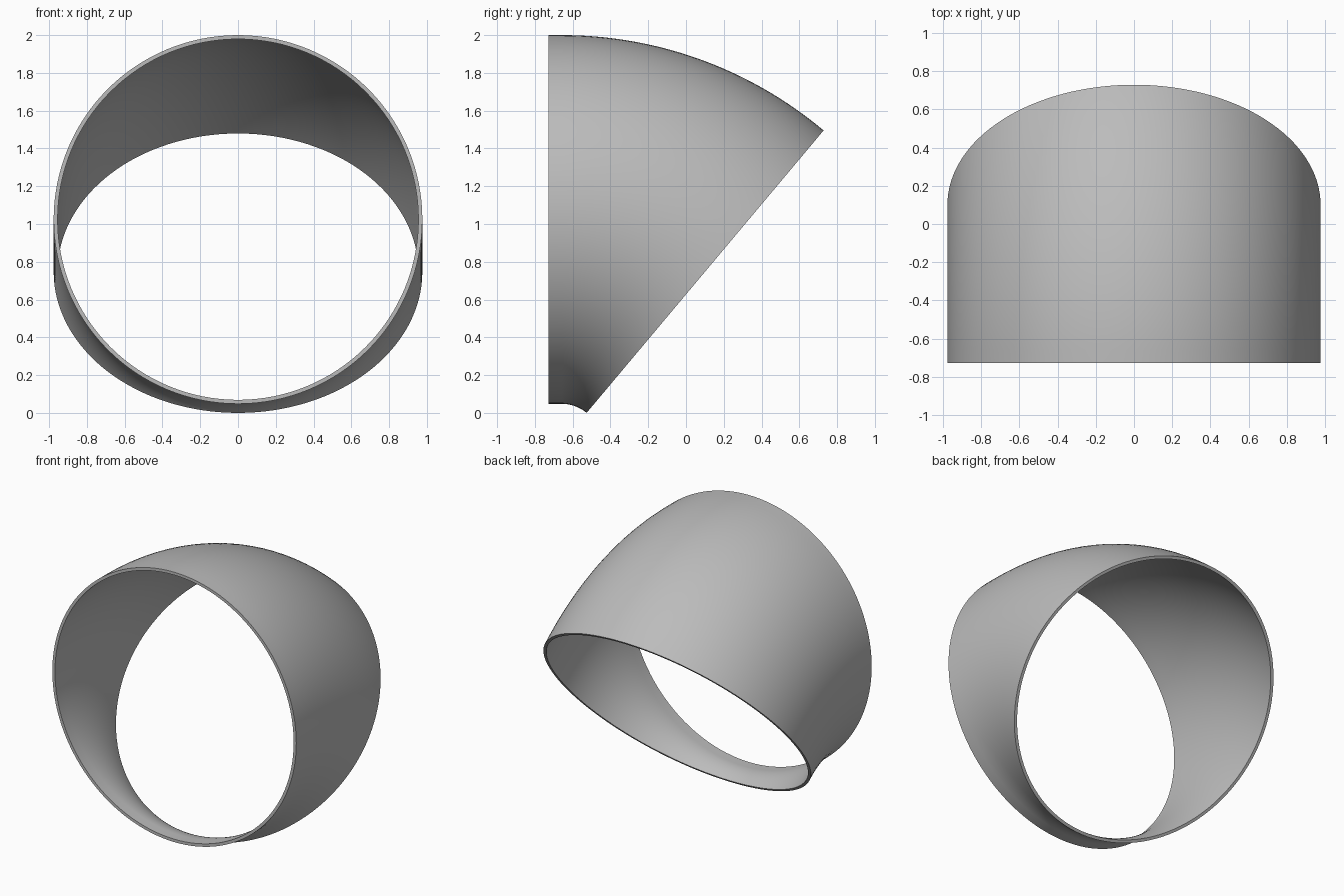
import bpy, bmesh
from math import sin, cos, pi, radians

cube = bpy.data.objects.get("Cube")
if cube:
    bpy.data.objects.remove(cube, do_unlink=True)

OUTER, WALL = 0.976, 0.021       # pipe radius and wall thickness
FRONT, STRAIGHT = -0.728, 0.07   # front plane and length of the straight collar
INNER_BEND, SWEEP = 0.205, radians(40)
SIDES, STEPS = 128, 40
AXIS_Z = 2 - OUTER
BEND = INNER_BEND + OUTER        # bend radius along the pipe's centre line

mat = bpy.data.materials.new("plain grey")
mat.use_nodes = True
grey = (0.5, 0.5, 0.5, 1)
mat.diffuse_color = grey
mat.node_tree.nodes["Principled BSDF"].inputs["Base Color"].default_value = grey


def ring(bm, radius, y, angle):
    """Circle of vertices across the pipe, turned about the bend's pivot."""
    verts = []
    for i in range(SIDES):
        a = 2 * pi * i / SIDES
        reach = BEND + radius * cos(a)
        verts.append(bm.verts.new((radius * sin(a),
                                   y + reach * sin(angle),
                                   AXIS_Z - BEND + reach * cos(angle))))
    return verts


def bridge(bm, a, b):
    for i in range(SIDES):
        j = (i + 1) % SIDES
        bm.faces.new((a[i], a[j], b[j], b[i]))


# Stations: straight collar, then the bend
stations = [(FRONT, 0)]
stations += [(FRONT + STRAIGHT, SWEEP * k / STEPS) for k in range(STEPS + 1)]

# Outside wall front to back, then inside wall back to front, closed into a loop
bm = bmesh.new()
rings = [ring(bm, OUTER, y, a) for y, a in stations]
rings += [ring(bm, OUTER - WALL, y, a) for y, a in reversed(stations)]
for k, r in enumerate(rings):
    bridge(bm, r, rings[(k + 1) % len(rings)])
bmesh.ops.recalc_face_normals(bm, faces=bm.faces)

mesh = bpy.data.meshes.new("pipe_elbow")
bm.to_mesh(mesh)
bm.free()
mesh.materials.append(mat)
elbow = bpy.data.objects.new("pipe_elbow", mesh)
bpy.context.collection.objects.link(elbow)

# Smooth walls with crisp rims
bpy.ops.object.select_all(action='DESELECT')
elbow.select_set(True)
bpy.context.view_layer.objects.active = elbow
bpy.ops.object.shade_smooth_by_angle(angle=radians(30))
